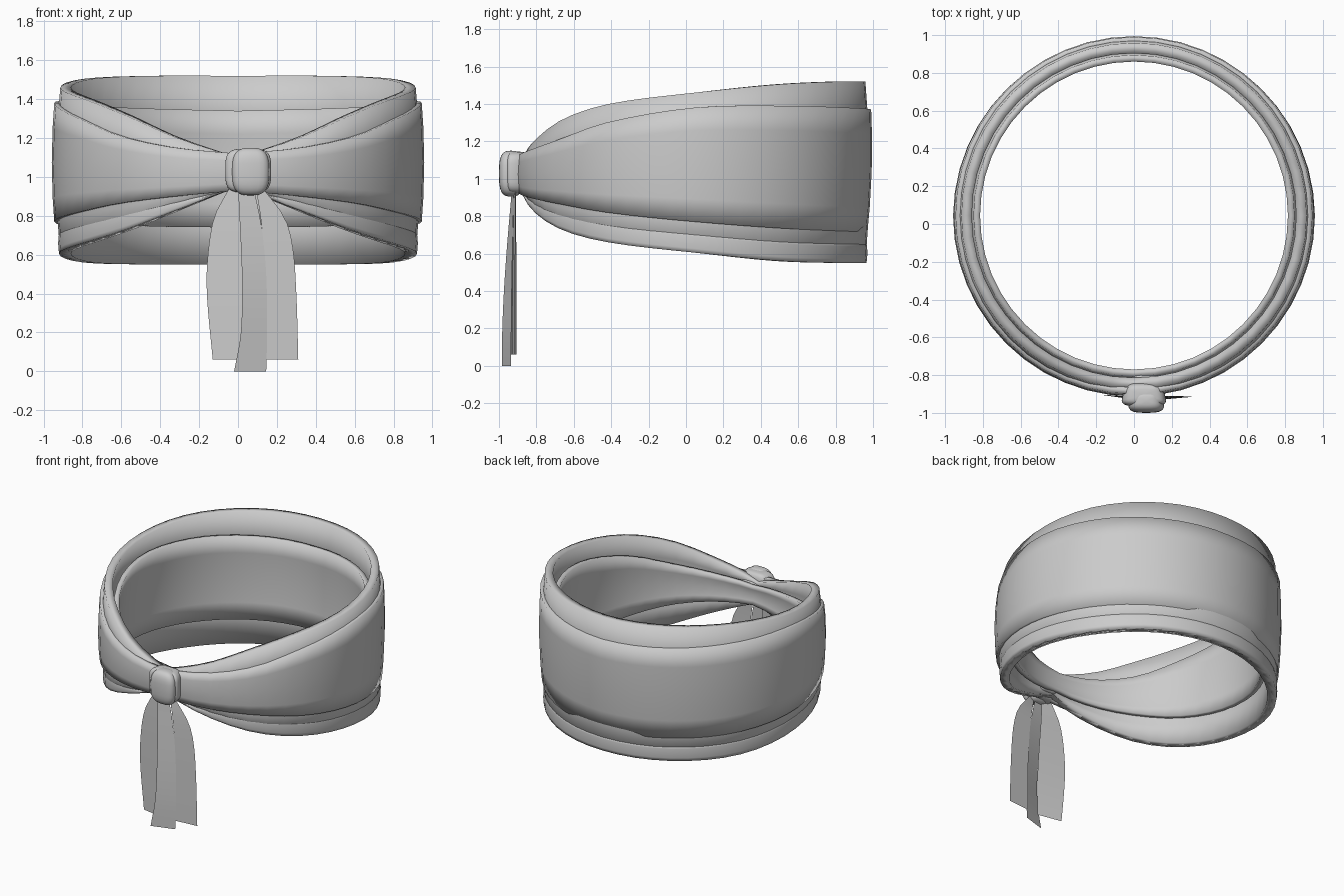
import bpy, bmesh, math

cube = bpy.data.objects.get("Cube")
if cube:
    bpy.data.objects.remove(cube, do_unlink=True)

cloth = bpy.data.materials.new("plain_grey_cloth")
cloth.use_nodes = True
GREY = (0.6, 0.6, 0.6, 1)
cloth.diffuse_color = GREY
cloth.node_tree.nodes["Principled BSDF"].inputs["Base Color"].default_value = GREY

CENTRE_Y = 0.045
SEGMENTS = 48
ANGLES = [0, 20, 40, 60, 90, 120, 150, 180]   # measured from the front knot

# Edge heights of the two wraps at those angles
TALL_TOP = [1.10, 1.20, 1.32, 1.40, 1.46, 1.505, 1.52, 1.52]
TALL_LOW = [0.95, 0.83, 0.725, 0.66, 0.605, 0.56, 0.55, 0.55]
BELT_TOP = [1.12, 1.15, 1.21, 1.30, 1.38, 1.39, 1.38, 1.37]
BELT_LOW = [0.93, 0.90, 0.865, 0.82, 0.77, 0.735, 0.72, 0.715]


def finish(name, bm, angle):
    bmesh.ops.recalc_face_normals(bm, faces=bm.faces)
    mesh = bpy.data.meshes.new(name)
    bm.to_mesh(mesh)
    bm.free()
    mesh.materials.append(cloth)
    obj = bpy.data.objects.new(name, mesh)
    bpy.context.collection.objects.link(obj)
    bpy.ops.object.select_all(action="DESELECT")
    obj.select_set(True)
    bpy.context.view_layer.objects.active = obj
    bpy.ops.object.shade_smooth_by_angle(angle=math.radians(angle))


def curve(keys, values, x):
    """Smooth interpolation through key values."""
    i = max(k for k in range(len(keys) - 1) if keys[k] <= x or k == 0)

    def slope(k):
        a, b = max(k - 1, 0), min(k + 1, len(keys) - 1)
        return (values[b] - values[a]) / (keys[b] - keys[a])
    h = keys[i + 1] - keys[i]
    t = (x - keys[i]) / h
    d = values[i + 1] - values[i]
    m0, m1 = slope(i) * h, slope(i + 1) * h
    return values[i] + t * (m0 + t * (3 * d - 2 * m0 - m1 + t * (m0 + m1 - 2 * d)))


def mix(a, b, f):
    return [p + (q - p) * f for p, q in zip(a, b)]


def band(name, low, top, radius, thickness, bulge, lean=0.0):
    """Closed ring of cloth with a soft barrel section; lean tucks the back hem in."""
    bm = bmesh.new()
    steps = (0, 0.2, 0.5, 0.8, 1)
    rings = []
    for s in range(SEGMENTS):
        turn = 2 * math.pi * s / SEGMENTS
        deg = math.degrees(min(turn, 2 * math.pi - turn))
        z0, z1 = curve(ANGLES, low, deg), curve(ANGLES, top, deg)
        tuck = lean * max(0, -math.cos(turn))
        outer = [(radius + bulge * (1 - (2 * f - 1) ** 2) - tuck * (1 - f),
                  z0 + (z1 - z0) * f) for f in steps]
        inner = [(r - thickness, z) for r, z in reversed(outer)]
        rings.append([bm.verts.new((r * math.sin(turn), CENTRE_Y - r * math.cos(turn), z))
                      for r, z in outer + inner])
    n = len(rings[0])
    for s in range(SEGMENTS):
        a, b = rings[s], rings[(s + 1) % SEGMENTS]
        for k in range(n):
            j = (k + 1) % n
            bm.faces.new((a[k], b[k], b[j], a[j]))
    finish(name, bm, 120)


# Layered wraps
band("tall_wrap", TALL_LOW, TALL_TOP, 0.914, 0.055, 0.022)
band("outer_wrap", BELT_LOW, BELT_TOP, 0.945, 0.035, 0.013, lean=0.02)
band("lower_fold", TALL_LOW, mix(TALL_LOW, BELT_LOW, 0.65), 0.92, 0.045, 0.005)
band("inner_wrap", [z + 0.025 for z in BELT_LOW], [z - 0.03 for z in BELT_TOP],
     0.85, 0.035, 0.015)


def pad(name, x, y, z, back_scale, softness):
    """Rounded knot lump, narrower toward the back."""
    bm = bmesh.new()
    bmesh.ops.create_uvsphere(bm, u_segments=24, v_segments=16, radius=1)
    for v in bm.verts:
        p = [math.copysign(abs(c) ** softness, c) for c in v.co]
        width = 1 + (back_scale - 1) * (p[1] + 1) / 2
        v.co = [(r[0] + r[1]) / 2 + c * (r[1] - r[0]) / 2 * g
                for r, c, g in zip((x, y, z), p, (width, 1, 1))]
    finish(name, bm, 60)


# Knot
pad("knot_front", (-0.04, 0.17), (-1.0, -0.87), (0.905, 1.15), 0.75, 0.65)
pad("knot_wrap", (-0.075, 0.18), (-0.965, -0.84), (0.92, 1.145), 0.75, 0.5)
pad("knot_back", (-0.03, 0.15), (-0.87, -0.785), (0.94, 1.10), 0.8, 0.6)


def tail(name, heights, left, right, y_left, y_right):
    """Thin hanging strip bounded by two edge curves."""
    bm = bmesh.new()
    rows = 14
    keys = [-h for h in heights]
    edges = []
    for i in range(rows + 1):
        f = i / rows
        k = keys[0] + (keys[-1] - keys[0]) * f
        swing = math.sin(f * math.pi / 2)
        edges.append([bm.verts.new((curve(keys, side, k), y[0] + (y[1] - y[0]) * swing, -k))
                      for side, y in ((left, y_left), (right, y_right))])
    for p, q in zip(edges, edges[1:]):
        bm.faces.new((p[0], q[0], q[1], p[1]))
    finish(name, bm, 40)


# Hanging ends
tail("right_tail", [0.95, 0.8, 0.6, 0.4, 0.06],
     [-0.04, -0.12, -0.155, -0.16, -0.13], [0.03, 0.03, 0.04, 0.05, 0.05],
     (-0.91, -0.905), (-0.92, -0.94))
tail("middle_tail", [0.95, 0.75, 0.5, 0.2, 0.0],
     [0.0, 0.01, 0.02, 0.015, -0.02], [0.08, 0.12, 0.145, 0.15, 0.145],
     (-0.93, -0.985), (-0.92, -0.935))
tail("left_tail", [0.95, 0.8, 0.65, 0.4, 0.06],
     [0.09, 0.115, 0.13, 0.14, 0.14], [0.12, 0.235, 0.28, 0.30, 0.31],
     (-0.92, -0.93), (-0.91, -0.915))
